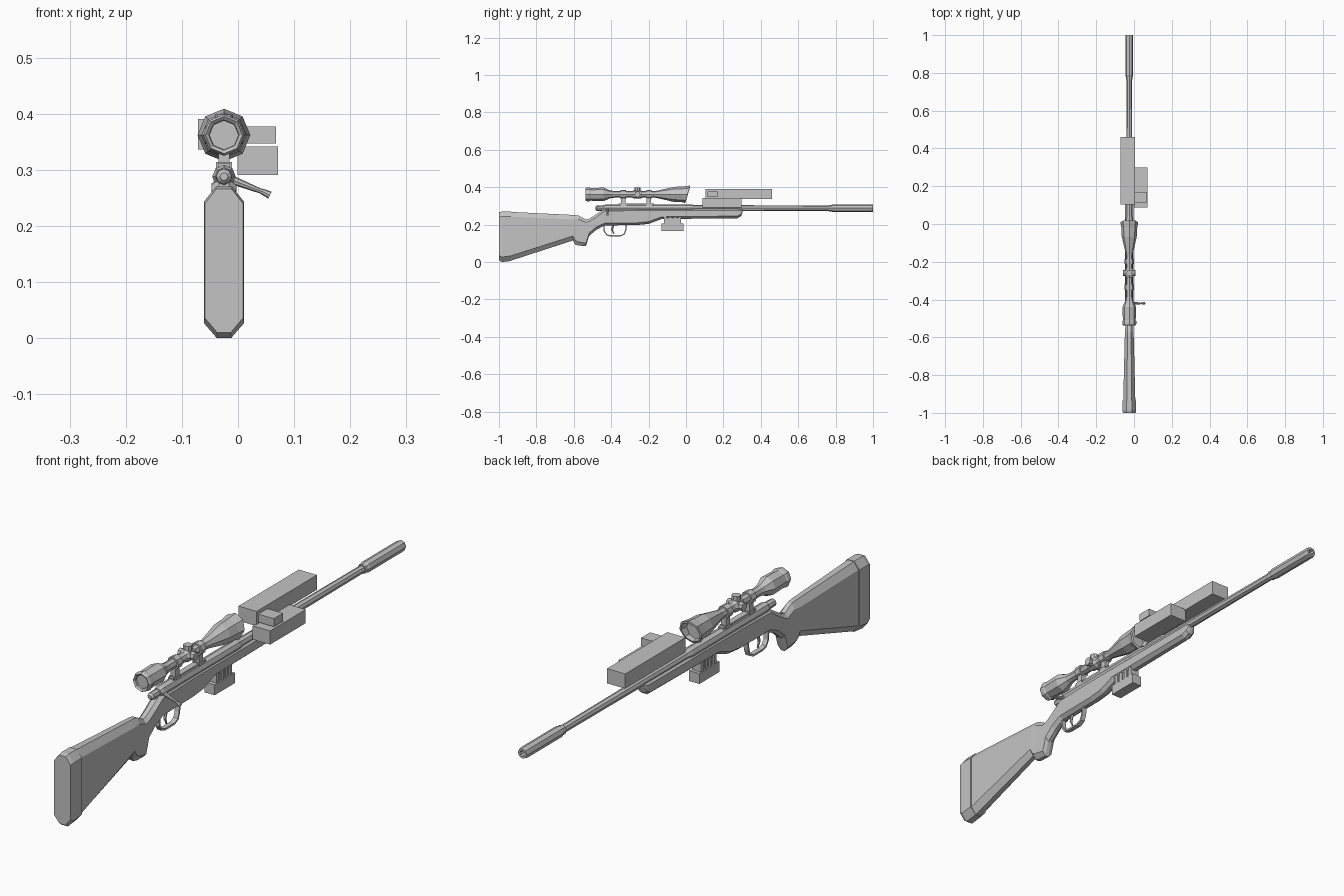
import bpy, bmesh, math
from mathutils import Vector

cube = bpy.data.objects.get("Cube")
if cube:
    bpy.data.objects.remove(cube, do_unlink=True)

AXIS = -0.025    # x of the rifle's centre plane
BORE = 0.288     # height of the barrel axis
SIGHT = 0.362    # height of the scope axis

grey = bpy.data.materials.new("plain grey")
grey.use_nodes = True
grey.diffuse_color = (0.55, 0.55, 0.55, 1)
grey.node_tree.nodes["Principled BSDF"].inputs["Base Color"].default_value = (0.55, 0.55, 0.55, 1)


def finish(name, bm):
    bmesh.ops.remove_doubles(bm, verts=bm.verts, dist=0.00005)
    bmesh.ops.recalc_face_normals(bm, faces=bm.faces)
    mesh = bpy.data.meshes.new(name)
    bm.to_mesh(mesh)
    bm.free()
    mesh.materials.append(grey)
    obj = bpy.data.objects.new(name, mesh)
    bpy.context.collection.objects.link(obj)
    return obj


def skin(name, rings):
    """Join a row of point rings into a closed body."""
    bm = bmesh.new()
    rows = [[bm.verts.new(p) for p in ring] for ring in rings]
    n = len(rows[0])
    for a, b in zip(rows, rows[1:]):
        for i in range(n):
            j = (i + 1) % n
            bm.faces.new((a[i], a[j], b[j], b[i]))
    bm.faces.new(rows[0])
    bm.faces.new(rows[-1])
    return finish(name, bm)


def lathe(name, profile, z, sides=8, slant=0.0):
    """Turn (y, radius) pairs about a lengthwise axis; slant tilts the far end."""
    rings = []
    for y, r in profile:
        ring = []
        for i in range(sides):
            a = math.tau * i / sides
            dz = r * math.cos(a)
            shift = slant * dz if y > -0.01 else 0
            ring.append((AXIS + r * math.sin(a), y + shift, z + dz))
        rings.append(ring)
    return skin(name, rings)


def rod(name, start, end, r1, r2, sides=8):
    bm = bmesh.new()
    a, b = Vector(start), Vector(end)
    turn = (b - a).to_track_quat('Z', 'Y').to_matrix().to_4x4()
    turn.translation = (a + b) / 2
    bmesh.ops.create_cone(bm, cap_ends=True, segments=sides, radius1=r1,
                          radius2=r2, depth=(b - a).length, matrix=turn)
    return finish(name, bm)


def box(name, x, y, z):
    bm = bmesh.new()
    bmesh.ops.create_cube(bm, size=1)
    for v in bm.verts:
        v.co = [(lo + hi) / 2 + c * (hi - lo) for c, (lo, hi) in zip(v.co, (x, y, z))]
    return finish(name, bm)


def mid_box(name, half, y, z):
    return box(name, (AXIS - half, AXIS + half), y, z)


def stock_ring(y, low, high, half, chamfer):
    """Eight-sided section with narrow flats above and below."""
    right = [(half * 0.35, low), (half, low + chamfer),
             (half, high - chamfer), (half * 0.4, high)]
    left = [(-x, z) for x, z in reversed(right)]
    return [(AXIS + x, y, z) for x, z in right + left]


# Stock: butt, grip, wrist and fore-end
skin("stock", [stock_ring(*s) for s in (
    (-0.935, 0.008, 0.268, 0.032, 0.026),
    (-0.605, 0.115, 0.252, 0.024, 0.024),
    (-0.592, 0.093, 0.251, 0.023, 0.022),
    (-0.575, 0.088, 0.249, 0.022, 0.020),
    (-0.535, 0.086, 0.227, 0.021, 0.015),
    (-0.518, 0.140, 0.232, 0.021, 0.015),
    (-0.480, 0.172, 0.255, 0.021, 0.015),
    (-0.435, 0.196, 0.284, 0.022, 0.012),
    (-0.260, 0.198, 0.288, 0.022, 0.012),
    (-0.200, 0.204, 0.288, 0.022, 0.012),
    (-0.130, 0.230, 0.288, 0.022, 0.012),
    (0.275, 0.234, 0.288, 0.021, 0.012),
    (0.295, 0.246, 0.287, 0.019, 0.010),
    (0.302, 0.266, 0.285, 0.014, 0.006))])
skin("butt_pad", [stock_ring(*s) for s in (
    (-1.0, 0.010, 0.266, 0.034, 0.026),
    (-0.985, 0.0, 0.270, 0.036, 0.027),
    (-0.935, 0.006, 0.270, 0.036, 0.027))])

# Receiver, bolt and barrel
lathe("receiver", ((-0.44, 0.016), (-0.425, 0.021), (0.02, 0.021), (0.045, 0.017)), BORE)
lathe("bolt_shroud", ((-0.485, 0.007), (-0.478, 0.014), (-0.45, 0.015), (-0.43, 0.012)), BORE)
rod("bolt_handle", (AXIS + 0.012, -0.42, 0.283), (0.046, -0.42, 0.260), 0.008, 0.004)
rod("bolt_knob", (0.042, -0.42, 0.262), (0.057, -0.42, 0.255), 0.005, 0.007)
lathe("barrel", ((0.03, 0.017), (0.30, 0.016), (0.80, 0.014)), BORE)
lathe("muzzle_tube", (
    (0.765, 0.014), (0.765, 0.018), (0.780, 0.018), (0.785, 0.021), (0.99, 0.021),
    (1.0, 0.019), (1.0, 0.011), (0.96, 0.010)), BORE)

# Trigger and its guard
path = ((-0.44, 0.200), (-0.437, 0.165), (-0.425, 0.146), (-0.405, 0.140),
        (-0.350, 0.140), (-0.330, 0.150), (-0.322, 0.172), (-0.318, 0.202))
bm = bmesh.new()
rows = [[bm.verts.new((AXIS + s * 0.009, y, z)) for s in (-1, 1)] for y, z in path]
for a, b in zip(rows, rows[1:]):
    bm.faces.new((a[0], a[1], b[1], b[0]))
guard = finish("trigger_guard", bm)
solid = guard.modifiers.new("thickness", 'SOLIDIFY')
solid.thickness = 0.007
solid.offset = 0
rod("trigger_upper", (AXIS, -0.388, 0.202), (AXIS, -0.396, 0.172), 0.006, 0.005, 6)
rod("trigger_tip", (AXIS, -0.396, 0.175), (AXIS, -0.386, 0.152), 0.005, 0.003, 6)

# Magazine with upright ribs
mid_box("magazine_body", 0.014, (-0.115, -0.030), (0.180, 0.245))
mid_box("magazine_base", 0.021, (-0.132, -0.013), (0.166, 0.205))
for i in range(4):
    y = -0.117 + i * 0.026
    mid_box("magazine_rib", 0.019, (y, y + 0.013), (0.200, 0.242))

# Scope body: eyepiece, tube and slanted front bell
lathe("scope", (
    (-0.525, 0.026), (-0.532, 0.027), (-0.537, 0.033), (-0.530, 0.037), (-0.515, 0.037),
    (-0.510, 0.034), (-0.440, 0.036), (-0.405, 0.021), (-0.385, 0.018), (-0.165, 0.018),
    (-0.145, 0.022), (-0.065, 0.040), (-0.02, 0.042), (0.008, 0.047),
    (0.010, 0.039), (-0.02, 0.036)), SIGHT, slant=0.3)

# Scope turrets
lathe("turret_collar", ((-0.285, 0.018), (-0.278, 0.023), (-0.242, 0.023), (-0.235, 0.018)), SIGHT)
for x, z in ((0, 1), (1, 0), (-1, 0)):
    rod("turret", (AXIS, -0.26, SIGHT),
        (AXIS + x * 0.033, -0.26, SIGHT + z * 0.037), 0.016, 0.016)

# Scope rings, legs and base rail
for y in (-0.335, -0.198):
    lathe("scope_ring", ((y - 0.014, 0.024), (y + 0.014, 0.024)), SIGHT)
    mid_box("scope_leg", 0.010, (y - 0.012, y + 0.012), (0.300, 0.345))
    for s in (-1, 1):
        mid_box("ring_foot", 0.014, (y - 0.016, y + 0.016), (0.303, 0.314))
mid_box("scope_rail", 0.011, (-0.36, -0.17), (0.300, 0.312))

# Attached equipment boxes
box("long_box", (-0.071, 0.004), (0.104, 0.460), (0.336, 0.391))
box("side_box", (-0.001, 0.071), (0.088, 0.298), (0.291, 0.342))
box("small_box", (0.003, 0.068), (0.114, 0.168), (0.347, 0.377))
